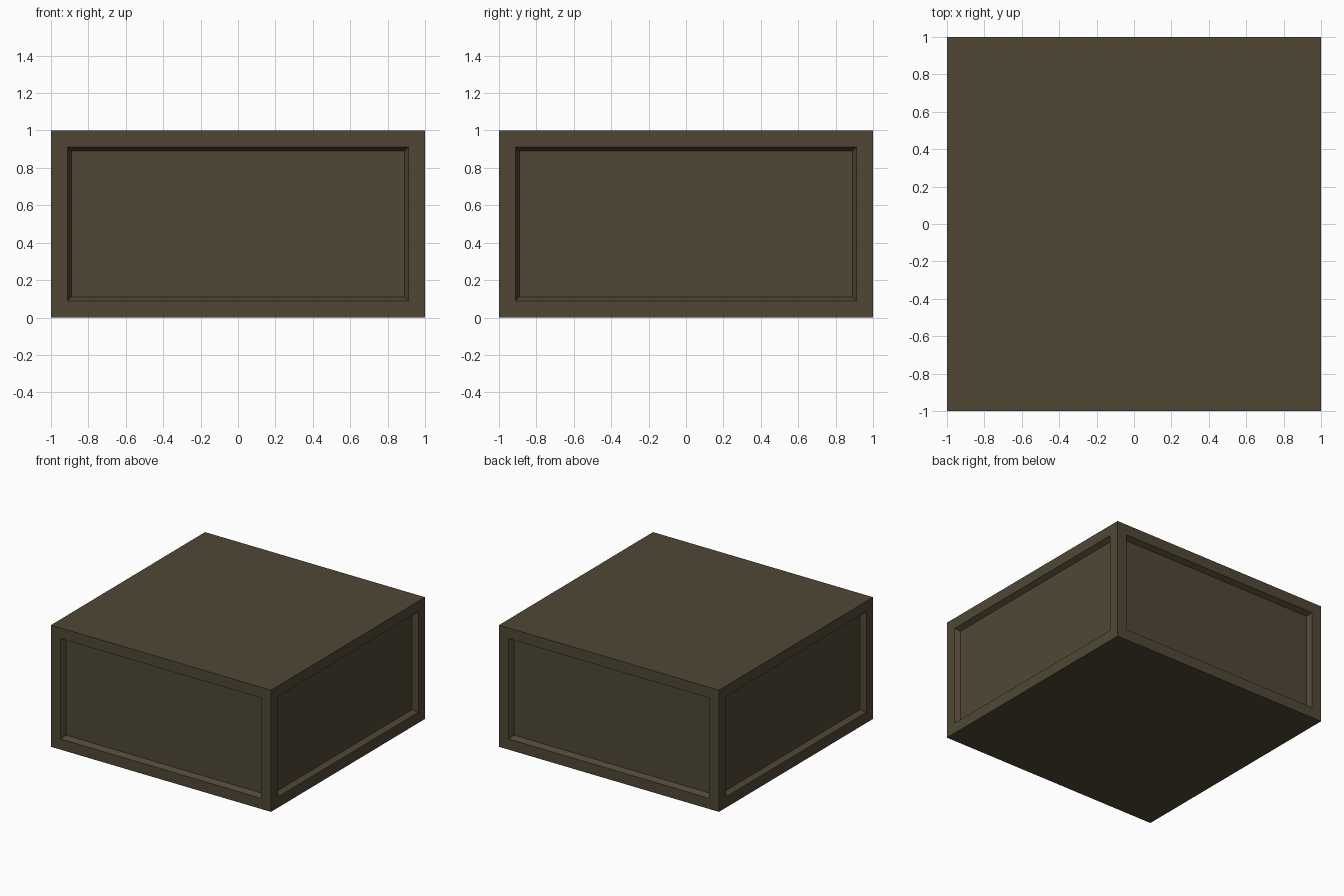
import bpy, bmesh
from mathutils import Matrix

if "Cube" in bpy.data.objects:
    bpy.data.objects.remove(bpy.data.objects["Cube"])

# Single dull olive-brown colour
mat = bpy.data.materials.new("dark_olive_brown")
mat.diffuse_color = (0.080, 0.064, 0.036, 1.0)
mat.use_nodes = True
mat.node_tree.nodes["Principled BSDF"].inputs["Base Color"].default_value = mat.diffuse_color

# Square block, 2 x 2 x 1, standing on the ground
bm = bmesh.new()
bmesh.ops.create_cube(bm, size=1.0, matrix=Matrix.Translation((0, 0, 0.5)) @ Matrix.Diagonal((2, 2, 1, 1)))
bm.normal_update()

# Framed, recessed panel with sloped edges on each of the four sides
sides = [f for f in bm.faces if abs(f.normal.z) < 0.5]
for f in sides:
    bmesh.ops.inset_individual(bm, faces=[f], thickness=0.088, depth=0.0, use_even_offset=True)
    n = f.normal.copy()
    bmesh.ops.inset_individual(bm, faces=[f], thickness=0.021, depth=0.0, use_even_offset=True)
    for v in f.verts:
        v.co -= n * 0.04
bm.normal_update()

mesh = bpy.data.meshes.new("panelled_block")
bm.to_mesh(mesh)
bm.free()
mesh.materials.append(mat)
obj = bpy.data.objects.new("panelled_block", mesh)
bpy.context.collection.objects.link(obj)
